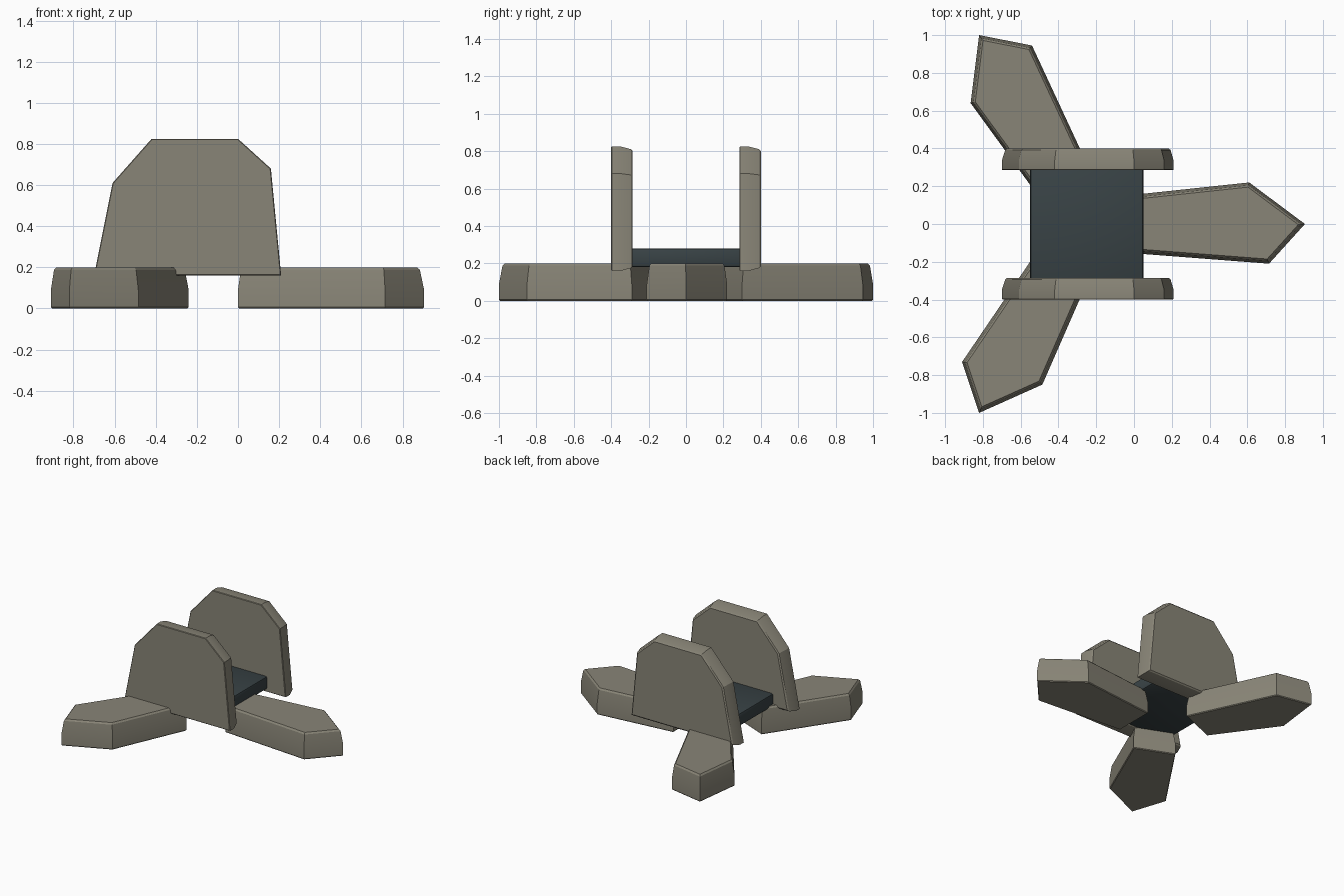
import bpy, bmesh
from mathutils import Vector

if "Cube" in bpy.data.objects:
    bpy.data.objects.remove(bpy.data.objects["Cube"])


def material(name, rgb):
    m = bpy.data.materials.new(name)
    m.diffuse_color = (*rgb, 1)
    m.use_nodes = True
    m.node_tree.nodes["Principled BSDF"].inputs["Base Color"].default_value = m.diffuse_color
    return m


STONE = material("stone", (0.25, 0.235, 0.185))
DARK = material("dark_slate", (0.04, 0.055, 0.06))


def inset(points, d):
    """Move every edge of a counter-clockwise outline inwards by d."""
    pts, out = [Vector(p) for p in points], []
    for i, p in enumerate(pts):
        a = (p - pts[i - 1]).normalized()
        b = (pts[(i + 1) % len(pts)] - p).normalized()
        na, nb = Vector((-a.y, a.x)), Vector((-b.y, b.x))
        out.append(p + (na + nb) * d / (1 + na.dot(nb)))
    return out


def slab(name, outline, layers, place):
    """Stack inset copies of an outline into a solid; layers are (height, inset)."""
    bm = bmesh.new()
    rings = [[bm.verts.new(place(p.x, p.y, h)) for p in inset(outline, d)]
             for h, d in layers]
    n = len(outline)
    for r, s in zip(rings, rings[1:]):
        for i in range(n):
            j = (i + 1) % n
            bm.faces.new((r[i], r[j], s[j], s[i]))
    bm.faces.new(rings[0][::-1])
    bm.faces.new(rings[-1])
    bmesh.ops.recalc_face_normals(bm, faces=bm.faces)
    finish(name, bm, STONE)


def finish(name, bm, mat):
    me = bpy.data.meshes.new(name)
    bm.to_mesh(me)
    bm.free()
    me.materials.append(mat)
    ob = bpy.data.objects.new(name, me)
    bpy.context.collection.objects.link(ob)
    bpy.ops.object.select_all(action='DESELECT')
    ob.select_set(True)
    bpy.context.view_layer.objects.active = ob
    bpy.ops.object.shade_smooth_by_angle(angle=0.4)


# Three splayed stone feet with tapered upper edges
feet = {
    "right_foot": [(0.0, -0.155), (0.715, -0.21), (0.905, 0.0),
                   (0.61, 0.22), (0.0, 0.155)],
    "back_left_foot": [(-0.53, 0.18), (-0.24, 0.30), (-0.54, 0.945),
                       (-0.82, 1.0), (-0.865, 0.64)],
    "front_left_foot": [(-0.24, -0.29), (-0.53, -0.17), (-0.91, -0.73),
                        (-0.82, -1.0), (-0.485, -0.85)],
}
foot_layers = [(0, 0.005), (0.006, 0), (0.09, 0), (0.188, 0.014), (0.2, 0.024)]
for name, outline in feet.items():
    if name == "front_left_foot":
        outline = outline[:]
    slab(name, outline, foot_layers, lambda u, v, w: (u, v, w))

# Two identical upright side plates, both tapered towards the back
plate = [(-0.70, 0.16), (0.21, 0.16), (0.16, 0.68), (0.0, 0.825),
         (-0.42, 0.825), (-0.61, 0.61)]
plate_layers = [(0, 0.004), (0.004, 0), (0.05, 0), (0.107, 0.015), (0.115, 0.024)]
for name, y in (("front_side_plate", -0.40), ("back_side_plate", 0.285)):
    slab(name, plate, plate_layers, lambda u, v, w: (u, y + w, v))

# Dark bevelled seat between the plates
bm = bmesh.new()
bmesh.ops.create_cube(bm, size=1)
for v in bm.verts:
    v.co = Vector((-0.25 + v.co.x * 0.6, v.co.y * 0.6, 0.23 + v.co.z * 0.1))
bmesh.ops.bevel(bm, geom=bm.edges[:], offset=0.015, segments=2, profile=0.5,
                affect='EDGES')
finish("seat", bm, DARK)
